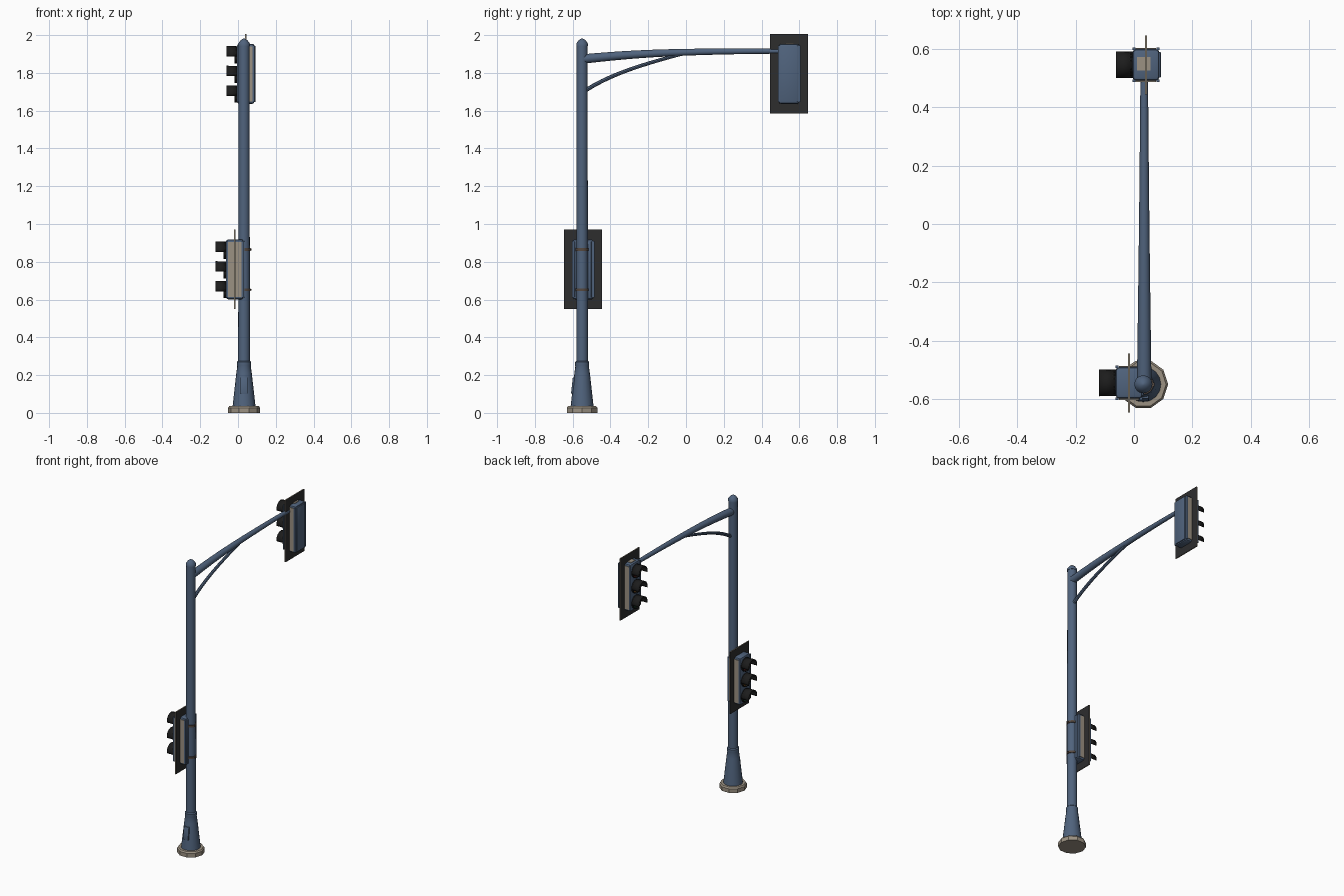
import bpy, bmesh, math
from mathutils import Vector, Matrix

if "Cube" in bpy.data.objects:
    bpy.data.objects.remove(bpy.data.objects["Cube"])


def mat(name, r, g, b):
    m = bpy.data.materials.new(name)
    m.diffuse_color = (r, g, b, 1)
    m.use_nodes = True
    m.node_tree.nodes["Principled BSDF"].inputs["Base Color"].default_value = m.diffuse_color
    return m


BLUE = mat("slate blue", 0.08, 0.125, 0.205)
TAN = mat("warm grey", 0.33, 0.285, 0.225)
DARK = mat("charcoal", 0.026, 0.026, 0.027)
BLACK = mat("visor black", 0.012, 0.012, 0.012)
CLAMP = mat("clamp brown", 0.09, 0.065, 0.05)
RED = mat("dark red lens", 0.12, 0.015, 0.012)
AMBER = mat("dark amber lens", 0.14, 0.06, 0.01)
GREEN = mat("dark green lens", 0.012, 0.07, 0.03)
PX, PY = 0.032, -0.55          # pole axis


def finish(name, bm, *mats, smooth=True):
    bmesh.ops.recalc_face_normals(bm, faces=bm.faces)
    me = bpy.data.meshes.new(name)
    bm.to_mesh(me)
    bm.free()
    for m in mats:
        me.materials.append(m)
    ob = bpy.data.objects.new(name, me)
    bpy.context.collection.objects.link(ob)
    if smooth:
        bpy.ops.object.select_all(action='DESELECT')
        ob.select_set(True)
        bpy.context.view_layer.objects.active = ob
        bpy.ops.object.shade_smooth_by_angle(angle=math.radians(40))
    return ob


def sweep(name, rings, m, n, smooth=True, caps=True):
    """Skin a list of rings: (centre, radius, direction u, direction v)."""
    bm = bmesh.new()
    loops = []
    for c, r, u, v in rings:
        loops.append([bm.verts.new(Vector(c) + r * (math.cos(a) * Vector(u) + math.sin(a) * Vector(v)))
                      for a in (2 * math.pi * i / n for i in range(n))])
    for a, b in zip(loops, loops[1:]):
        for i in range(n):
            bm.faces.new((a[i], a[(i + 1) % n], b[(i + 1) % n], b[i]))
    if caps:
        bm.faces.new(loops[0])
        bm.faces.new(loops[-1])
    return finish(name, bm, m, smooth=smooth)


def lathe_z(name, profile, m, n, smooth=True):
    return sweep(name, [((PX, PY, z), r, (1, 0, 0), (0, 1, 0)) for r, z in profile], m, n, smooth)


def lathe_x(name, c, profile, m, n=20, caps=True):
    return sweep(name, [((x, c[0], c[1]), r, (0, 1, 0), (0, 0, 1)) for r, x in profile], m, n, caps=caps)


def tube(name, ctrl, r0, r1, m, n=10, steps=12):
    """Tapered tube in the yz plane along a cubic Bezier."""
    rings = []
    a, b, c, d = (Vector((PX + 0.003, y, z)) for y, z in ctrl)
    for i in range(steps + 1):
        t = i / steps
        s = 1 - t
        p = s**3 * a + 3 * s * s * t * b + 3 * s * t * t * c + t**3 * d
        tan = (s * s * (b - a) + 2 * s * t * (c - b) + t * t * (d - c)).normalized()
        rings.append((p, r0 + (r1 - r0) * t, (1, 0, 0), tan.cross(Vector((1, 0, 0)))))
    return sweep(name, rings, m, n)


def box(name, c, size, m, bevel=0, edge_mat=None):
    bm = bmesh.new()
    bmesh.ops.create_cube(bm, size=1, matrix=Matrix.Translation(c) @ Matrix.Diagonal((*size, 1)))
    if bevel:
        bmesh.ops.bevel(bm, geom=bm.edges[:], offset=bevel, segments=2, profile=0.5, affect='EDGES')
    if edge_mat:                # rim faces take the second colour
        bm.normal_update()
        for f in bm.faces:
            f.material_index = int(abs(f.normal.x) < 0.5)
    return finish(name, bm, m, *([edge_mat] if edge_mat else []), smooth=bool(bevel))


# Ground flange, flared base, pole and cap
lathe_z("foot_flange", [(0.085, 0), (0.085, 0.027), (0.078, 0.036)], TAN, 10, False)
lathe_z("flared_base", [(0.061, 0.03), (0.059, 0.05), (0.041, 0.21), (0.036, 0.245), (0.037, 0.25),
                        (0.037, 0.27), (0.031, 0.276)], BLUE, 16)
lathe_z("pole", [(0.031, 0.26), (0.029, 1.95)], BLUE, 16)
lathe_z("pole_cap", [(0.031, 1.942), (0.031, 1.955), (0.018, 1.973), (0.004, 1.982)], BLUE, 16)
door = box("access_door", (0, 0, 0), (0.038, 0.012, 0.085), BLUE, 0.002)
door.location = (PX, PY - 0.048, 0.145)
door.rotation_euler.x = -0.11

# Mast arm and its curved brace
tube("mast_arm", [(-0.55, 1.873), (-0.25, 1.905), (0.0, 1.915), (0.51, 1.915)], 0.025, 0.013, BLUE, 12)
tube("arm_brace", [(-0.55, 1.695), (-0.42, 1.785), (-0.25, 1.84), (-0.03, 1.898)], 0.011, 0.009, BLUE, 8)


def hood(name, x0, x1, y, z, r):
    """Open-bottomed visor shell over a lens."""
    bm = bmesh.new()
    n, a0, a1 = 14, math.radians(-12), math.radians(192)
    rows = []
    for x, rr in ((x0, r), (x1, r + 0.001)):
        rows.append([bm.verts.new((x, y + rr * math.cos(a), z + rr * math.sin(a)))
                     for a in (a0 + (a1 - a0) * i / n for i in range(n + 1))])
    for i in range(n):
        bm.faces.new((rows[0][i], rows[0][i + 1], rows[1][i + 1], rows[1][i]))
    ob = finish(name, bm, BLACK)
    sol = ob.modifiers.new("thickness", 'SOLIDIFY')
    sol.thickness = 0.004
    sol.offset = 0


def signal(tag, x, y, z):
    """Three-lens head facing -x, centred on its back plate."""
    box(tag + "_housing", (x, y, z), (0.092, 0.108, 0.318), BLUE, 0.012)
    box(tag + "_back_plate", (x, y, z), (0.007, 0.202, 0.42), DARK, 0, TAN)
    for s in (-1, 1):
        box(tag + "_side_panel", (x, y + s * 0.055, z), (0.070, 0.006, 0.292), TAN)
        # corner rails on front and back edges
        for e in (-1, 1):
            box(tag + "_edge_rail", (x + e * 0.041, y + s * 0.055, z), (0.01, 0.009, 0.300), BLUE)
    box(tag + "_back_cover", (x + 0.046, y, z), (0.01, 0.088, 0.300), BLUE, 0.003)
    f = x - 0.046               # front face
    for i, lens in enumerate((RED, AMBER, GREEN)):
        c = (y, z + 0.104 * (1 - i) - 0.003)
        # hollow bezel ring, domed lens, visor
        lathe_x(tag + "_bezel", c, [(0.045, f + 0.004), (0.045, f - 0.013), (0.041, f - 0.013),
                                    (0.040, f + 0.003)], BLACK, caps=False)
        lathe_x(tag + "_lens", c, [(0.041, f + 0.002), (0.040, f - 0.003), (0.026, f - 0.008),
                                   (0.008, f - 0.010)], lens)
        hood(tag + "_visor", f, f - 0.057, c[0], c[1], 0.043)


signal("upper_signal", 0.041, 0.546, 1.795)
signal("lower_signal", -0.017, -0.545, 0.76)
# Mounting plate on the upper head, clamp bands for the lower head
box("top_mount_plate", (0.033, 0.55, 1.955), (0.046, 0.046, 0.006), TAN)
for z in (0.865, 0.652):
    lathe_z("clamp_band", [(0.035, z - 0.007), (0.035, z + 0.007)], CLAMP, 16)
    box("clamp_bolt", (PX + 0.034, PY, z), (0.01, 0.014, 0.01), CLAMP)
